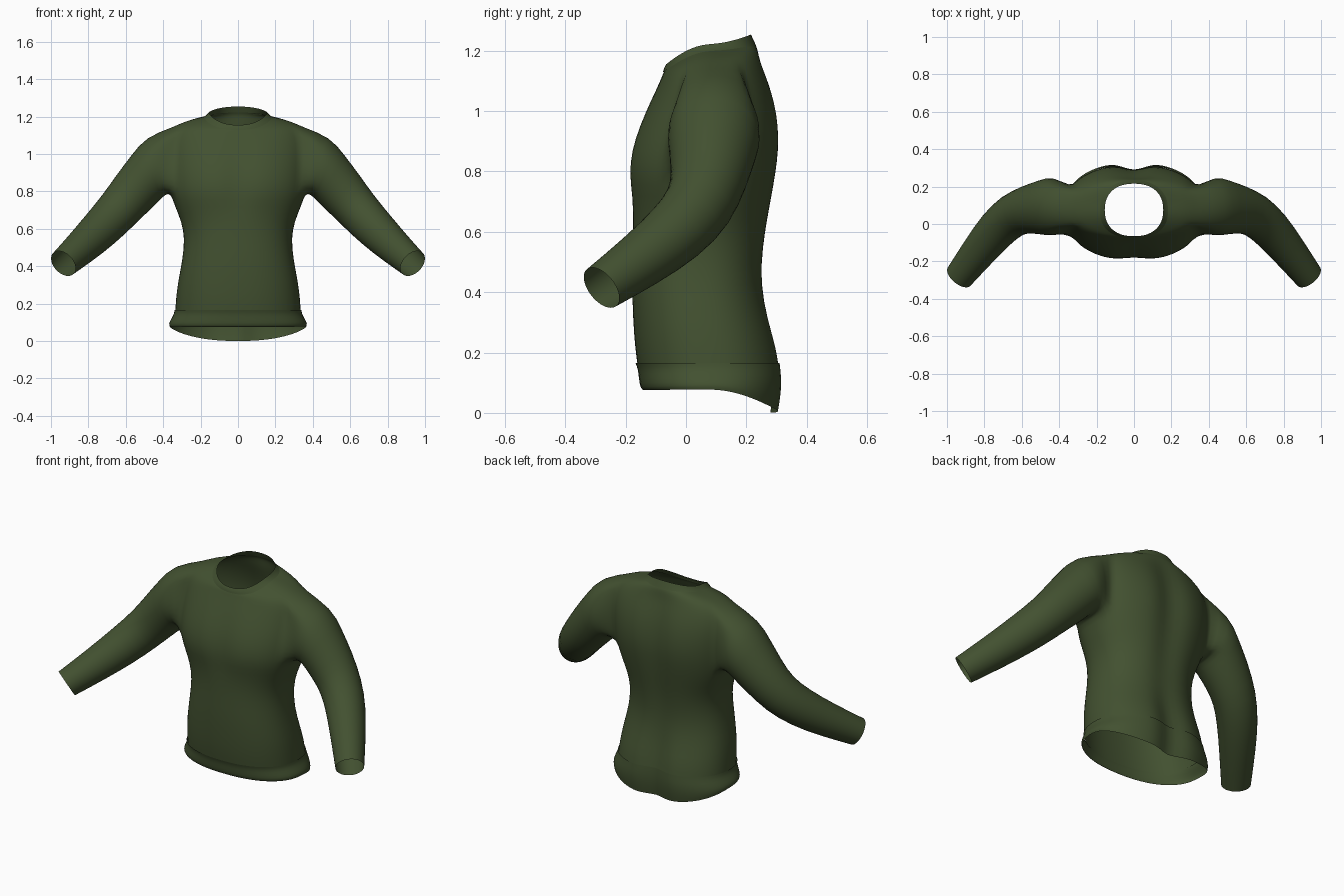
import bpy, bmesh, math
from mathutils import Vector

if "Cube" in bpy.data.objects:
    bpy.data.objects.remove(bpy.data.objects["Cube"])

green = bpy.data.materials.new("dark olive green")
green.diffuse_color = (0.055, 0.082, 0.030, 1)
green.use_nodes = True
green.node_tree.nodes["Principled BSDF"].inputs["Base Color"].default_value = green.diffuse_color

N = 40        # points around the torso
HALF = 3      # armhole half width, in columns
ARM_LOW, ARM_HIGH = 7, 12   # armhole rows

# Torso rings: z front, z side, z back, half width, y front, y back, front groove, back groove
TORSO = [
    (.15, .15, .15, .337, -.160, .322, .000, .045),
    (.22, .22, .22, .333, -.170, .312, .000, .045),
    (.31, .31, .31, .323, -.176, .283, .000, .030),
    (.43, .43, .43, .298, -.180, .255, .000, .012),
    (.55, .55, .55, .285, -.176, .265, .000, .018),
    (.64, .64, .64, .303, -.176, .280, .000, .022),
    (.72, .72, .72, .338, -.184, .295, .008, .026),
    (.79, .79, .79, .360, -.198, .308, .020, .032),
    (.87, .86, .87, .370, -.190, .319, .022, .036),
    (.95, .94, .95, .374, -.163, .318, .018, .038),
    (1.03, 1.02, 1.03, .374, -.125, .304, .010, .034),
    (1.08, 1.09, 1.10, .368, -.098, .280, .004, .026),
    (1.11, 1.145, 1.15, .345, -.082, .258, .000, .016),
    (1.125, 1.172, 1.19, .290, -.076, .245, .000, .006),
    (1.130, 1.190, 1.21, .225, -.073, .236, .000, .000),
    (1.135, 1.200, 1.222, .180, -.070, .228, .000, .000),
]
# Hem band that flares out below the waist seam
HEM = [
    (.075, .078, .000, .366, -.140, .318, .000, .050),
    (.080, .092, .045, .372, -.152, .326, .000, .050),
    (.115, .115, .100, .360, -.157, .331, .000, .050),
    (.145, .145, .145, .343, -.160, .327, .000, .046),
    (.165, .165, .165, .341, -.168, .325, .000, .045),
]
# Neck band
COLLAR = [
    (1.128, 1.195, 1.215, .190, -.077, .234, .000, .000),
    (1.142, 1.206, 1.232, .170, -.074, .226, .000, .000),
    (1.155, 1.222, 1.254, .157, -.066, .216, .000, .000),
]
# Sleeve rings: centre, direction, radius
SLEEVE = [
    ((.440, .095, .940), (.94, .00, -.33), .163),
    ((.497, .090, .870), (.87, .00, -.49), .146),
    ((.572, .078, .782), (.72, -.08, -.68), .130),
    ((.650, .050, .690), (.66, -.36, -.62), .119),
    ((.732, -.025, .602), (.58, -.60, -.54), .110),
    ((.832, -.148, .505), (.55, -.66, -.52), .095),
    ((.934, -.280, .415), (.55, -.66, -.52), .079),
]


def add_ring(bm, row):
    """One closed horizontal ring with squarish sides and centre grooves."""
    zf, zs, zb, w, yf, yb, gf, gb = row
    cy, depth = (yf + yb) / 2, (yb - yf) / 2
    ring = []
    for i in range(N):
        a = 2 * math.pi * i / N
        c, s = math.cos(a), math.sin(a)
        x = w * math.copysign(abs(c) ** .87, c)
        y = cy + depth * math.copysign(abs(s) ** .87, s)
        dip = math.exp(-(x / .065) ** 2)
        y += dip * (gf if s < 0 else -gb)
        z = zs + ((zb if s > 0 else zf) - zs) * abs(s) ** 1.5
        ring.append(bm.verts.new((x, y, z)))
    return ring


def join_rings(bm, lower, upper, skip=lambda i: False):
    n = len(lower)
    for i in range(n):
        if not skip(i):
            j = (i + 1) % n
            bm.faces.new((lower[i], lower[j], upper[j], upper[i]))


def finish(bm, name):
    bmesh.ops.recalc_face_normals(bm, faces=bm.faces)
    mesh = bpy.data.meshes.new(name)
    bm.to_mesh(mesh)
    bm.free()
    mesh.materials.append(green)
    for p in mesh.polygons:
        p.use_smooth = True
    ob = bpy.data.objects.new(name, mesh)
    bpy.context.collection.objects.link(ob)
    ob.modifiers.new("smooth", 'SUBSURF').levels = 1
    ob.modifiers["smooth"].render_levels = 1
    return ob


def in_armhole(i):
    k = (i + HALF) % N
    return k < 2 * HALF or N // 2 <= k < N // 2 + 2 * HALF


# Torso with an opening on each side for the sleeves
bm = bmesh.new()
rings = [add_ring(bm, r) for r in TORSO]
for k in range(len(rings) - 1):
    hole = ARM_LOW <= k < ARM_HIGH
    join_rings(bm, rings[k], rings[k + 1], in_armhole if hole else lambda i: False)

# Sleeves grown from the armholes
for side in (1, -1):
    def vert(row, col):
        return rings[row][col % N if side > 0 else (N // 2 - col) % N]
    # Armhole edge: bottom centre, back, top, front
    loop = [vert(ARM_LOW, c) for c in range(0, HALF)]
    loop += [vert(r, HALF) for r in range(ARM_LOW, ARM_HIGH)]
    loop += [vert(ARM_HIGH, c) for c in range(HALF, -HALF, -1)]
    loop += [vert(r, -HALF) for r in range(ARM_HIGH, ARM_LOW, -1)]
    loop += [vert(ARM_LOW, c) for c in range(-HALF, 0)]
    n = len(loop)
    for centre, axis, radius in SLEEVE:
        axis = Vector(axis).normalized()
        down = Vector((0, 0, -1))
        down = (down - axis * down.dot(axis)).normalized()
        back = axis.cross(down)
        ring = []
        for i in range(n):
            t = 2 * math.pi * i / n
            p = Vector(centre) + radius * (math.cos(t) * down + math.sin(t) * back)
            ring.append(bm.verts.new((side * p.x, p.y, p.z)))
        join_rings(bm, loop, ring)
        loop = ring
finish(bm, "shirt_body_and_sleeves")

# Hem and neck bands
for name, rows in (("hem_band", HEM), ("collar_band", COLLAR)):
    bm = bmesh.new()
    band = [add_ring(bm, r) for r in rows]
    for lower, upper in zip(band, band[1:]):
        join_rings(bm, lower, upper)
    finish(bm, name)
